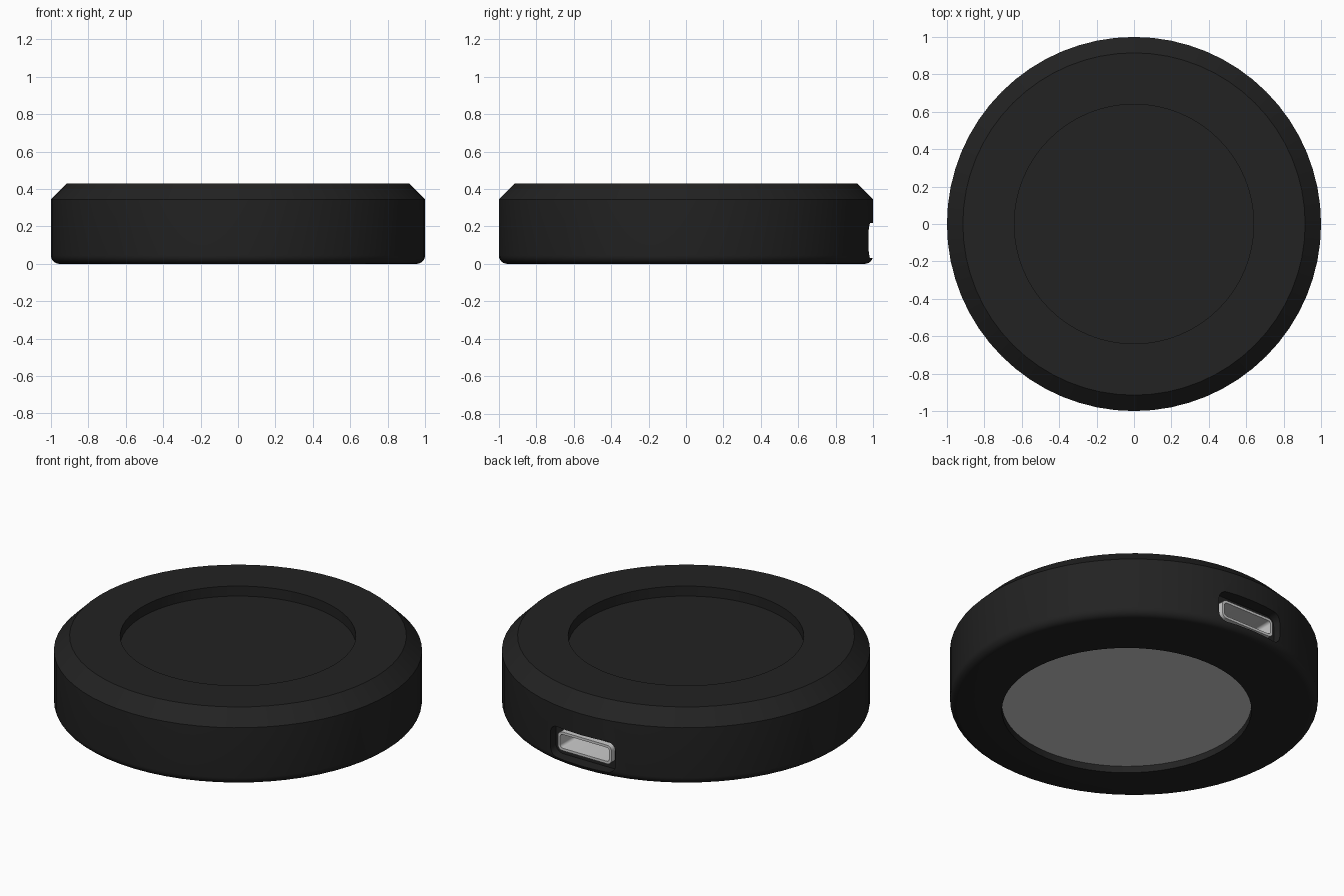
import bpy, bmesh
from math import cos, sin, pi

if "Cube" in bpy.data.objects:
    bpy.data.objects.remove(bpy.data.objects["Cube"])


def finish(name, bm, color=None):
    bmesh.ops.remove_doubles(bm, verts=bm.verts, dist=1e-5)
    bmesh.ops.recalc_face_normals(bm, faces=bm.faces)
    mesh = bpy.data.meshes.new(name)
    bm.to_mesh(mesh)
    bm.free()
    ob = bpy.data.objects.new(name, mesh)
    bpy.context.collection.objects.link(ob)
    if color:
        mat = bpy.data.materials.new(name + "_colour")
        mat.diffuse_color = color
        mat.use_nodes = True
        mat.node_tree.nodes["Principled BSDF"].inputs["Base Color"].default_value = mat.diffuse_color
        mesh.materials.append(mat)
    return ob


def lathe(name, profile, steps=64, center_y=0, color=None):
    bm = bmesh.new()
    vs = [bm.verts.new((r, 0, z)) for r, z in profile]
    es = [bm.edges.new(p) for p in zip(vs, vs[1:])]
    bmesh.ops.spin(bm, geom=vs + es, cent=(0, 0, 0), axis=(0, 0, 1),
                   angle=2 * pi, steps=steps)
    bmesh.ops.translate(bm, verts=bm.verts, vec=(0, center_y, 0))
    return finish(name, bm, color)


def rounded_ring(y, half_w, half_h, rad, cz=0.125, n=6):
    pts = []
    for k, (sx, sz) in enumerate(((1, 1), (-1, 1), (-1, -1), (1, -1))):
        for i in range(n + 1):
            a = (k + i / n) * pi / 2
            pts.append((sx * (half_w - rad) + rad * cos(a), y,
                        cz + sz * (half_h - rad) + rad * sin(a)))
    return pts


def loft(name, rings):
    bm = bmesh.new()
    loops = [[bm.verts.new(p) for p in ring] for ring in rings]
    n = len(loops[0])
    for a, b in zip(loops, loops[1:]):
        for i in range(n):
            j = (i + 1) % n
            bm.faces.new((a[i], a[j], b[j], b[i]))
    bm.faces.new(loops[0])
    bm.faces.new(loops[-1])
    return finish(name, bm)


def cut(ob, cutter):
    mod = ob.modifiers.new("cut", 'BOOLEAN')
    mod.operation, mod.solver, mod.object = 'DIFFERENCE', 'EXACT', cutter
    bpy.context.view_layer.objects.active = ob
    bpy.ops.object.modifier_apply(modifier=mod.name)
    bpy.data.objects.remove(cutter)


def smooth(ob):
    bpy.ops.object.select_all(action='DESELECT')
    ob.select_set(True)
    bpy.context.view_layer.objects.active = ob
    bpy.ops.object.shade_smooth_by_angle()


# Puck body: dished top, chamfered shoulder, rounded foot
f = 0.045
foot = [(1 - f + f * cos(i * pi / 12), f - f * sin(i * pi / 12)) for i in range(7)]
body = lathe("body", [(0, 0.37), (0.64, 0.37), (0.64, 0.43), (0.915, 0.43),
                      (1, 0.345)] + foot + [(0, 0)], color=(0.016, 0.016, 0.016, 1))

# Underside recess, set slightly away from the port
R, DY = 0.678, -0.062
cut(body, lathe("recess_cutter", [(0, -0.1), (R, -0.1), (R, 0.05), (0, 0.05)],
                center_y=DY))

# Port pocket and the bore behind it
cut(body, loft("pocket_cutter", [rounded_ring(y, 0.215, 0.093, 0.05) for y in (0.925, 1.2)]))
cut(body, loft("bore_cutter", [rounded_ring(y, 0.171, 0.049, 0.025) for y in (0.705, 1.2)]))
smooth(body)

# Metal plate in the underside recess
plate = lathe("base_plate", [(0, 0.04), (R, 0.04), (R, 0.05), (0, 0.05)], center_y=DY)
smooth(plate)

# Hollow metal port shell
outer, inner = (0.178, 0.056, 0.03), (0.163, 0.041, 0.018)
shell = loft("port_shell", [rounded_ring(0.70, *outer), rounded_ring(0.96, *outer),
                            rounded_ring(0.96, *inner), rounded_ring(0.71, *inner)])
smooth(shell)
